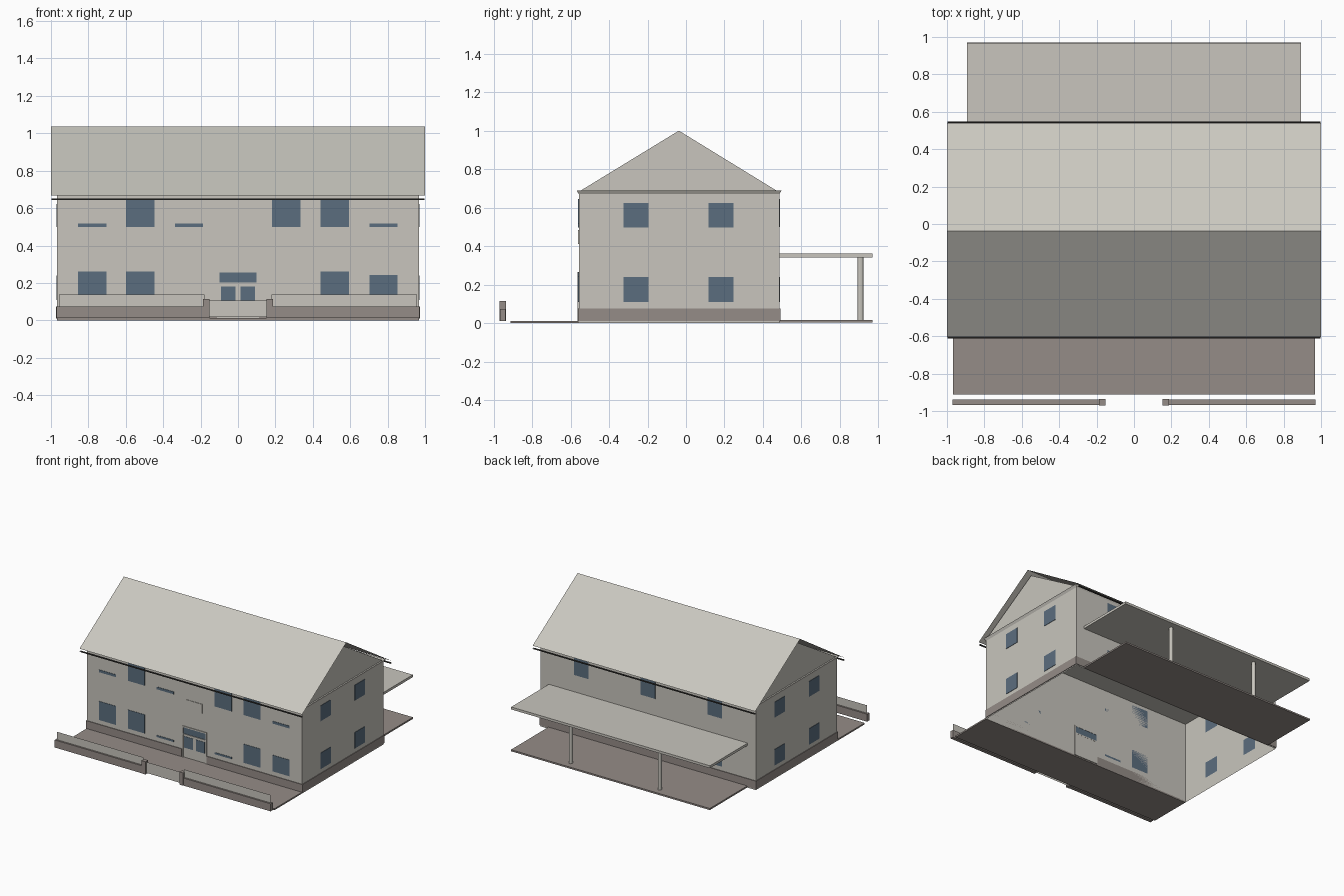
import bpy, bmesh, math

cube = bpy.data.objects.get("Cube")
if cube:
    bpy.data.objects.remove(cube, do_unlink=True)


def material(name, rgb):
    m = bpy.data.materials.new(name)
    m.use_nodes = True
    m.diffuse_color = (*rgb, 1)
    m.node_tree.nodes["Principled BSDF"].inputs["Base Color"].default_value = (*rgb, 1)
    return m


WALL = material("warm grey plaster", (0.58, 0.56, 0.51))
ROOF = material("pale grey roof", (0.59, 0.575, 0.525))
STONE = material("brown grey stone", (0.30, 0.265, 0.245))
GLASS = material("slate blue glass", (0.105, 0.155, 0.21))
DARK = material("dark gutter", (0.04, 0.038, 0.035))


def finish(name, bm, mat, normals=True):
    if normals:
        bmesh.ops.recalc_face_normals(bm, faces=bm.faces)
    me = bpy.data.meshes.new(name)
    bm.to_mesh(me)
    bm.free()
    me.materials.append(mat)
    ob = bpy.data.objects.new(name, me)
    bpy.context.collection.objects.link(ob)
    return ob


def box(name, x, y, z, mat):
    """Box from (min, max) pairs."""
    bm = bmesh.new()
    bmesh.ops.create_cube(bm, size=1)
    for v in bm.verts:
        v.co = [r[0] if c < 0 else r[1] for c, r in zip(v.co, (x, y, z))]
    return finish(name, bm, mat)


def polygon(name, points, mat):
    bm = bmesh.new()
    bm.faces.new([bm.verts.new(p) for p in points])
    return finish(name, bm, mat, False)


def sheet(name, profile, half_x, mat):
    """Open strip: a (y, z) profile swept along x."""
    bm = bmesh.new()
    rows = [[bm.verts.new((s * half_x, y, z)) for y, z in profile] for s in (-1, 1)]
    for i in range(len(profile) - 1):
        bm.faces.new((rows[0][i], rows[1][i], rows[1][i + 1], rows[0][i + 1]))
    return finish(name, bm, mat, False)


# Main dimensions
HX, YF, YB, TOP = 0.967, -0.557, 0.485, 0.67
CEIL, YR, DOOR, DTOP = 0.69, -0.037, 0.107, 0.265

# Shell: open underneath, with a door opening in the front
polygon("front_wall", [(-HX, YF, 0), (-DOOR, YF, 0), (-DOOR, YF, DTOP), (DOOR, YF, DTOP),
                       (DOOR, YF, 0), (HX, YF, 0), (HX, YF, TOP), (-HX, YF, TOP)], WALL)
polygon("back_wall", [(HX, YB, 0), (-HX, YB, 0), (-HX, YB, TOP), (HX, YB, TOP)], WALL)
polygon("right_wall", [(HX, YF, 0), (HX, YB, 0), (HX, YB, TOP), (HX, YF, TOP)], WALL)
polygon("left_wall", [(-HX, YB, 0), (-HX, YF, 0), (-HX, YF, TOP), (-HX, YB, TOP)], WALL)

# Cornice flaring outward, closing the shell as a ceiling
cornice = box("cornice", (-HX, HX), (YF, YB), (TOP, CEIL), WALL)
for v in cornice.data.vertices:
    if v.co.z > TOP + 0.01:
        v.co.x += math.copysign(0.012, v.co.x)
        v.co.y += math.copysign(0.012, v.co.y)

# Gables, roof sheets and open gutters
for name, s in (("right_gable", 1), ("left_gable", -1)):
    pts = [(s * HX, -0.545, CEIL), (s * HX, 0.468, CEIL), (s * HX, YR, 1.0)]
    polygon(name, pts[::s], WALL)
sheet("roof", [(-0.605, 0.668), (YR, 1.037), (0.54, 0.668)], 1.0, ROOF)
for name, y in (("front_gutter", -0.603), ("back_gutter", 0.54)):
    arc = [(y + 0.008 * math.cos(a), 0.65 + 0.008 * math.sin(a))
           for a in (math.pi * (1 + i / 4) for i in range(5))]
    sheet(name, arc, 0.998, DARK)

# Plinth, broken at the door
PZ, P = (0.01, 0.075), 0.005
box("front_plinth_left", (-HX - P, -DOOR - 0.005), (YF - P, YF), PZ, STONE)
box("front_plinth_right", (DOOR + 0.005, HX + P), (YF - P, YF), PZ, STONE)
box("back_plinth", (-HX - P, HX + P), (YB, YB + P), PZ, STONE)
for name, s in (("right_plinth", 1), ("left_plinth", -1)):
    box(name, sorted((s * HX, s * (HX + P))), (YF, YB), PZ, STONE)

# Front windows, some only showing as a narrow strip
T = 0.003
LOW, HIGH = (0.11, 0.262), (0.498, 0.645)
LOW_STRIP, HIGH_STRIP = (0.11, 0.125), (0.498, 0.518)
front = [(-0.78, LOW, HIGH_STRIP), (-0.522, LOW, HIGH), (-0.262, LOW_STRIP, HIGH_STRIP),
         (0.258, LOW_STRIP, HIGH), (0.518, LOW, HIGH), (0.778, (0.11, 0.242), HIGH_STRIP)]
for x, low, high in front:
    for z in (low, high):
        box("front_window", (x - 0.076, x + 0.076), (YF - T, YF), z, GLASS)

# Back and side windows
for x in (-0.6, 0, 0.6):
    for z in ((0.11, 0.24), (0.5, 0.645)):
        box("back_window", (x - 0.065, x + 0.065), (YB, YB + T), z, GLASS)
for s in (-1, 1):
    for y in (-0.26, 0.182):
        for z in ((0.109, 0.239), (0.498, 0.623)):
            box("side_window", sorted((s * HX, s * (HX + T))), (y - 0.065, y + 0.065), z, GLASS)

# Plain panel above the entrance
box("entrance_panel", (-0.07, 0.07), (YF - 0.004, YF), (0.41, 0.485), WALL)

# Entrance: frame, transom glass and double door
for s in (-1, 1):
    box("door_jamb", sorted((s * 0.1, s * 0.11)), (YF - 0.006, YF + 0.006), (0.01, DTOP), WALL)
    box("door_leaf", sorted((0, s * 0.1)), (YF, YF + 0.005), (0.01, 0.195), WALL)
    box("door_pane", sorted((s * 0.013, s * 0.092)), (YF - 0.002, YF), (0.09, 0.182), GLASS)
for z in ((0.195, 0.203), (0.255, DTOP)):
    box("door_rail", (-0.1, 0.1), (YF - 0.006, YF + 0.006), z, WALL)
box("transom_glass", (-0.1, 0.1), (YF - 0.001, YF + 0.004), (0.203, 0.255), GLASS)

# Terraces
box("front_terrace", (-HX, HX), (-0.912, YF), (0, 0.012), STONE)
box("back_terrace", (-0.893, 0.893), (YB, 0.97), (0.003, 0.016), STONE)

# Back canopy on two posts
box("canopy", (-0.893, 0.893), (YB, 0.968), (0.342, 0.362), WALL)
for x in (-0.4, 0.4):
    bm = bmesh.new()
    bmesh.ops.create_cone(bm, cap_ends=True, segments=12, radius1=0.015, radius2=0.015, depth=0.33)
    bmesh.ops.translate(bm, verts=bm.verts, vec=(x, 0.907, 0.179))
    finish("canopy_post", bm, WALL)

# Front fence: low walls, thin panels, gate pillars and gate
FY = -0.953
for s in (-1, 1):
    box("fence_wall", sorted((s * 0.185, s * 0.97)), (FY - 0.014, FY + 0.014), (0.012, 0.073), STONE)
    box("gate_pillar", sorted((s * 0.153, s * 0.187)), (FY - 0.017, FY + 0.017), (0.012, 0.115), STONE)
    a, b = sorted((s * 0.18, s * 0.958))
    polygon("fence_panel", [(a, FY, 0.073), (b, FY, 0.073), (b, FY, 0.137), (a, FY, 0.137)], WALL)
polygon("gate", [(-0.153, FY, 0.018), (0.153, FY, 0.018), (0.153, FY, 0.107), (-0.153, FY, 0.107)], WALL)
